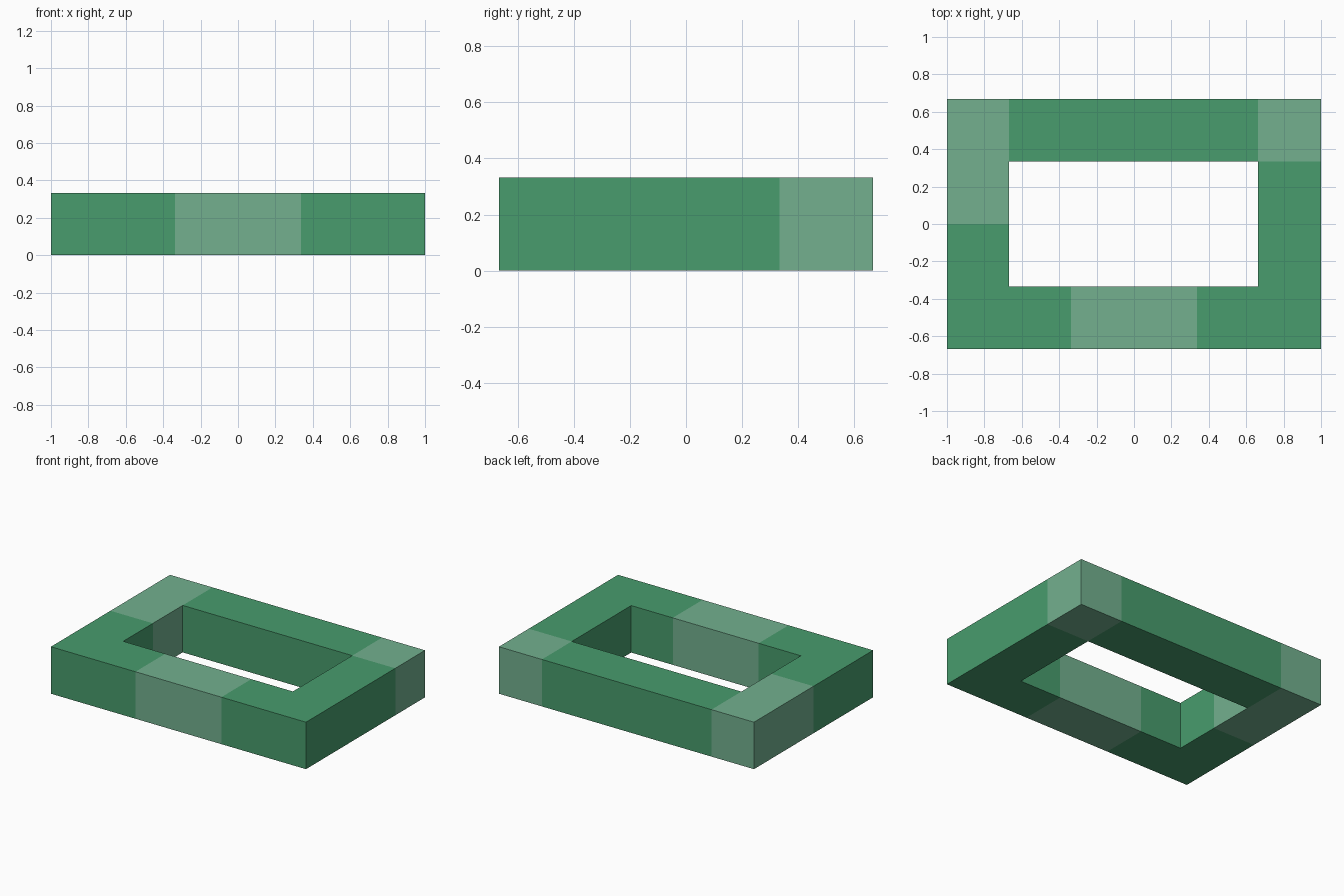
import bpy, bmesh

if "Cube" in bpy.data.objects:
    bpy.data.objects.remove(bpy.data.objects["Cube"])

HEIGHT = 0.333
XS = [-1.0, -0.667, -0.337, 0.337, 0.663, 1.0]
YS = [-0.667, -0.333, 0.0, 0.333, 0.667]


def srgb(*rgb):
    lin = [((c / 255 + 0.055) / 1.055) ** 2.4 for c in rgb]
    return (*lin, 1.0)


def material(name, colour):
    mat = bpy.data.materials.new(name)
    mat.diffuse_color = colour
    mat.use_nodes = True
    mat.node_tree.nodes["Principled BSDF"].inputs["Base Color"].default_value = mat.diffuse_color
    return mat


def is_pale(x, y):
    # Front middle block, back left block and back right corner block
    return ((abs(x) < 0.337 and y < -0.333)
            or (x < -0.667 and y > 0)
            or (x > 0.663 and y > 0.333))


# Flat ring plan, with the central opening left out
bm = bmesh.new()
grid = [[bm.verts.new((x, y, 0)) for y in YS] for x in XS]
for i in range(len(XS) - 1):
    for j in range(len(YS) - 1):
        if 0 < i < len(XS) - 2 and 0 < j < len(YS) - 2:
            continue
        bm.faces.new((grid[i][j], grid[i + 1][j], grid[i + 1][j + 1], grid[i][j + 1]))
bmesh.ops.delete(bm, geom=[v for v in bm.verts if not v.link_faces], context='VERTS')

# Raise the plan into a solid frame
ring = bmesh.ops.extrude_face_region(bm, geom=bm.faces[:], use_keep_orig=True)
top = [g for g in ring["geom"] if isinstance(g, bmesh.types.BMVert)]
bmesh.ops.translate(bm, verts=top, vec=(0, 0, HEIGHT))
bmesh.ops.recalc_face_normals(bm, faces=bm.faces[:])

# Colour each face by the block it belongs to, just inside its surface
for f in bm.faces:
    p = f.calc_center_median() - f.normal * 0.05
    f.material_index = int(is_pale(p.x, p.y))

mesh = bpy.data.meshes.new("rectangular_frame")
bm.to_mesh(mesh)
bm.free()
mesh.materials.append(material("green", srgb(72, 156, 109)))
mesh.materials.append(material("pale green", srgb(115, 176, 143)))
bpy.context.collection.objects.link(bpy.data.objects.new("rectangular_frame", mesh))
